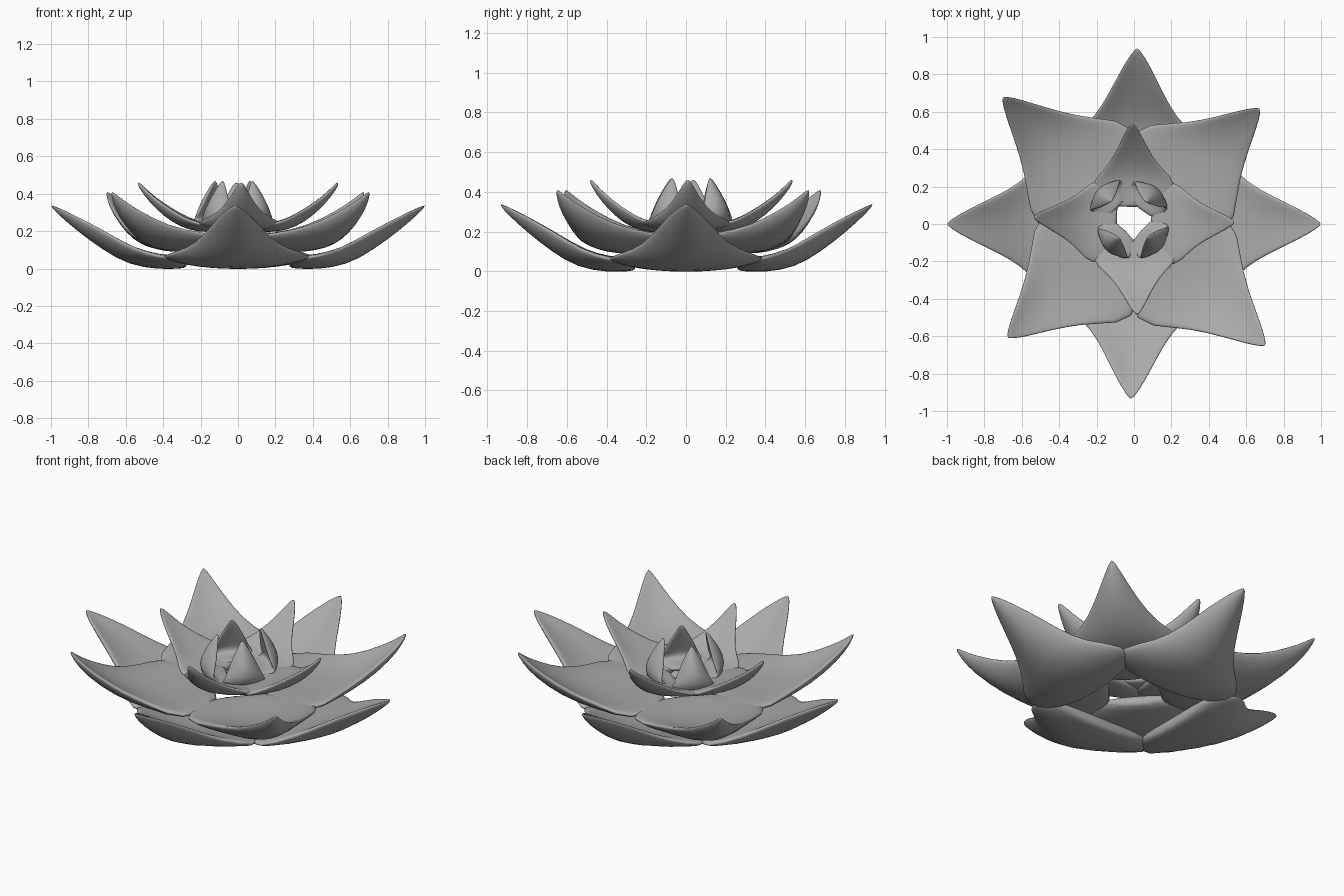
import bpy, math
from mathutils import Vector

if "Cube" in bpy.data.objects:
    bpy.data.objects.remove(bpy.data.objects["Cube"], do_unlink=True)

grey = bpy.data.materials.new("petal grey")
grey.use_nodes = True
colour = (0.4, 0.4, 0.4, 1)
grey.diffuse_color = colour
grey.node_tree.nodes["Principled BSDF"].inputs["Base Color"].default_value = colour

SIDES = 16


def petal(name, rows, angle, reach=1.0, centre=(0, 0)):
    """Loft a cupped petal; each row is (radius, height, half width, thickness, cup)."""
    verts, faces = [], []
    spine = [Vector((r[0] * reach, r[1])) for r in rows]
    turn = math.radians(angle)
    for i, (_, _, half, thick, cup) in enumerate(rows):
        along = (spine[min(i + 1, len(rows) - 1)] - spine[max(i - 1, 0)]).normalized()
        normal = Vector((-along.y, along.x))
        for k in range(SIDES):
            a = math.tau * k / SIDES
            side = half * math.cos(a)
            p = spine[i] + normal * (cup * math.cos(a) ** 2 + thick / 2 * math.sin(a))
            verts.append((centre[0] + p.x * math.cos(turn) - side * math.sin(turn),
                          centre[1] + p.x * math.sin(turn) + side * math.cos(turn), p.y))
    for i in range(len(rows) - 1):
        for k in range(SIDES):
            n = (k + 1) % SIDES
            faces.append((i * SIDES + k, (i + 1) * SIDES + k,
                          (i + 1) * SIDES + n, i * SIDES + n))
    last = (len(rows) - 1) * SIDES
    faces.append(tuple(range(SIDES)))
    faces.append(tuple(last + k for k in reversed(range(SIDES))))
    mesh = bpy.data.meshes.new(name)
    mesh.from_pydata(verts, [], faces)
    mesh.materials.append(grey)
    obj = bpy.data.objects.new(name, mesh)
    bpy.context.collection.objects.link(obj)
    obj.modifiers.new("Smooth", "SUBSURF").levels = 1
    obj.modifiers["Smooth"].render_levels = 1
    for poly in mesh.polygons:
        poly.use_smooth = True


# Outer ring, lying lowest, cut off square around an open middle
outer = [(0.27, 0.035, 0.28, 0.06, 0.02), (0.30, 0.033, 0.34, 0.07, 0.02),
         (0.42, 0.032, 0.44, 0.08, 0.03), (0.57, 0.055, 0.27, 0.085, 0.05),
         (0.70, 0.125, 0.185, 0.075, 0.055), (0.84, 0.22, 0.115, 0.06, 0.04),
         (0.95, 0.30, 0.05, 0.035, 0.015), (1.0, 0.337, 0.006, 0.01, 0)]
for n, (angle, reach) in enumerate([(0, 1), (89, .94), (180, 1), (269, .935)]):
    petal(f"outer_petal_{n + 1}", outer, angle, reach)

# Second ring, on the diagonals
second = [(0.13, 0.14, 0.14, 0.06, 0.01), (0.17, 0.135, 0.23, 0.07, 0.02),
          (0.36, 0.12, 0.42, 0.08, 0.04), (0.54, 0.13, 0.265, 0.08, 0.06),
          (0.70, 0.18, 0.165, 0.065, 0.05), (0.85, 0.285, 0.085, 0.05, 0.03),
          (0.92, 0.36, 0.04, 0.03, 0.01), (0.955, 0.41, 0.006, 0.01, 0)]
for n, (angle, reach) in enumerate([(42.5, .955), (136, 1.02), (222, .95), (317.2, 1)]):
    petal(f"second_petal_{n + 1}", second, angle, reach)

# Third ring, shorter and steeper
third = [(0.09, 0.22, 0.12, 0.04, 0.01), (0.12, 0.22, 0.18, 0.05, 0.01),
         (0.21, 0.22, 0.25, 0.055, 0.02), (0.30, 0.245, 0.16, 0.055, 0.03),
         (0.38, 0.295, 0.105, 0.05, 0.03), (0.46, 0.365, 0.06, 0.04, 0.015),
         (0.52, 0.435, 0.025, 0.025, 0.005), (0.535, 0.46, 0.005, 0.01, 0)]
for n, (angle, reach) in enumerate([(1, 1), (91, 1), (176, 1), (272, .9)]):
    petal(f"third_petal_{n + 1}", third, angle, reach)

# Upright heart petals, curling inwards over a flared foot
heart = [(0.05, 0.235, 0.08, 0.03, 0), (0.08, 0.23, 0.11, 0.04, 0),
         (0.165, 0.235, 0.125, 0.05, 0.02), (0.18, 0.29, 0.10, 0.06, 0.04),
         (0.155, 0.36, 0.075, 0.05, 0.035), (0.12, 0.43, 0.035, 0.03, 0.012),
         (0.10, 0.47, 0.005, 0.01, 0)]
for n, (angle, centre) in enumerate([(52, (0, .04)), (135, (-.05, .05)),
                                     (225, (-.01, 0)), (318, (0, 0))]):
    petal(f"heart_petal_{n + 1}", heart, angle, 1, centre)
